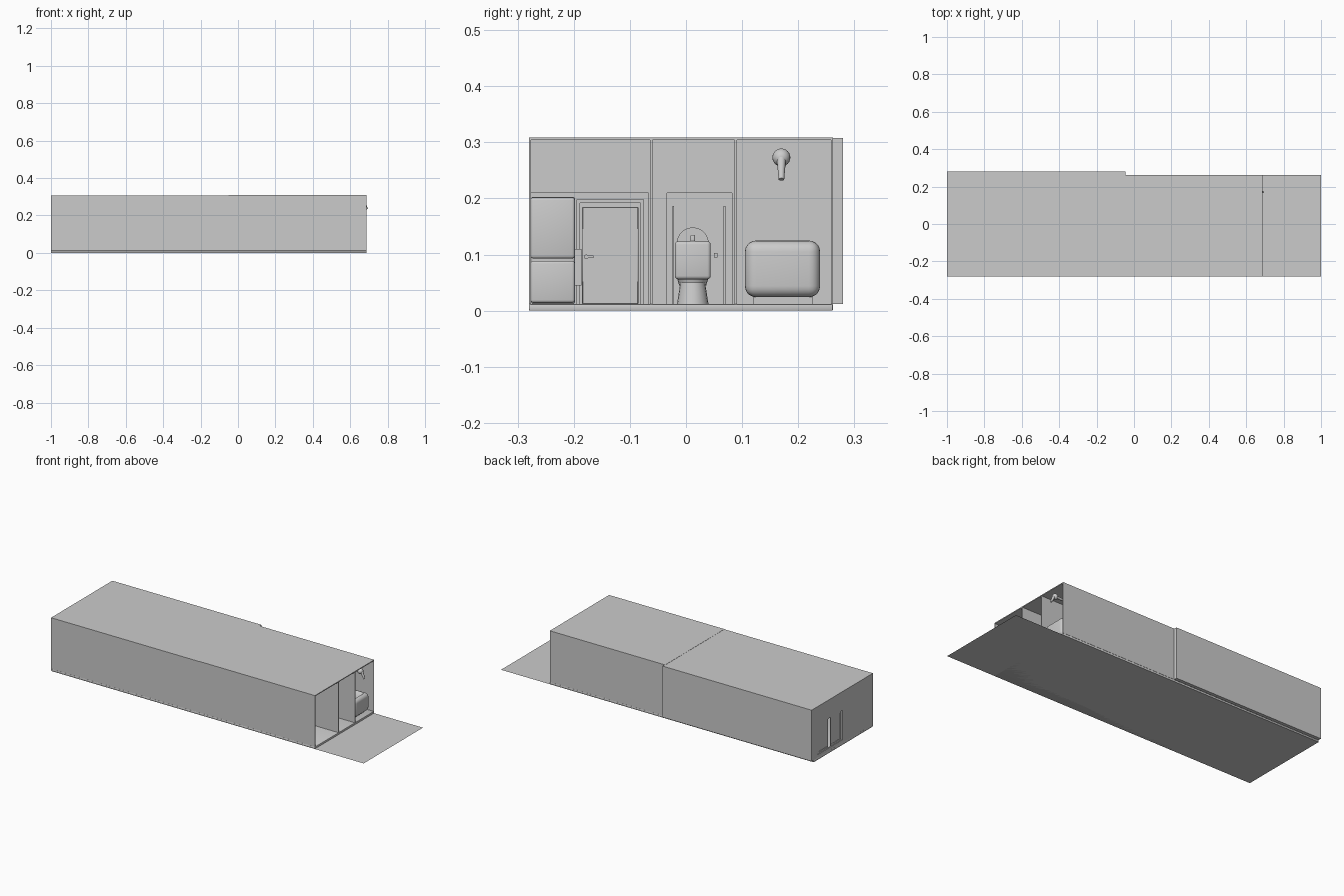
import bpy, math
from mathutils import Vector

if "Cube" in bpy.data.objects:
    bpy.data.objects.remove(bpy.data.objects["Cube"])

grey = bpy.data.materials.new("plain_grey")
grey.diffuse_color = (0.6, 0.6, 0.6, 1)
grey.use_nodes = True
grey.node_tree.nodes["Principled BSDF"].inputs["Base Color"].default_value = grey.diffuse_color


def finish(ob, name, smooth=False):
    ob.name = name
    ob.data.materials.append(grey)
    if smooth:
        bpy.ops.object.select_all(action='DESELECT')
        ob.select_set(True)
        bpy.context.view_layer.objects.active = ob
        bpy.ops.object.shade_smooth_by_angle(angle=math.radians(40))
    return ob


def box(name, x, y, z, bevel=0, segs=3):
    bpy.ops.mesh.primitive_cube_add(size=1)
    ob = bpy.context.object
    lo, hi = zip(x, y, z)
    for v in ob.data.vertices:
        v.co = [(a + b) / 2 + c * (b - a) for a, b, c in zip(lo, hi, v.co)]
    if bevel:
        m = ob.modifiers.new("bevel", 'BEVEL')
        m.width, m.segments = bevel, segs
        bpy.ops.object.modifier_apply(modifier="bevel")
    return finish(ob, name, bool(bevel))


def rod(name, a, b, r1, r2=None, sides=20):
    a, b = Vector(a), Vector(b)
    d = b - a
    bpy.ops.mesh.primitive_cone_add(vertices=sides, radius1=r1, radius2=r1 if r2 is None else r2,
                                    depth=d.length, location=(a + b) / 2,
                                    rotation=d.to_track_quat('Z', 'Y').to_euler())
    return finish(bpy.context.object, name, True)


def wall_with_opening(name, x, y, z, oy, oz):
    """Cross wall in the yz plane made of the strips around an opening."""
    if oy[0] > y[0]:
        box(name + "_left", x, (y[0], oy[0]), z)
    if oy[1] < y[1]:
        box(name + "_right", x, (oy[1], y[1]), z)
    box(name + "_lintel", x, oy, (oz[1], z[1]))
    if oz[0] > z[0]:
        box(name + "_sill", x, oy, (z[0], oz[0]))


F, S, T = 0.012, -0.05, 0.004       # floor top, section seam, wall thickness
X0, X1, Y0, Y1, Y2, H = -1, 0.688, -0.28, 0.262, 0.28, 0.308

# ground sheet and floor slab
bpy.ops.mesh.primitive_plane_add(size=1)
sheet = bpy.context.object
for v in sheet.data.vertices:
    v.co = (v.co.x * 2, (Y0 + Y1) / 2 + v.co.y * (Y1 - Y0), 0)
finish(sheet, "ground_sheet")
box("floor_slab", (X0, X1), (Y0, Y1), (0, F), 0.002, 2)

# outer shell: front wall, stepped back walls, roofs
box("front_wall", (X0, X1), (Y0, Y0 + T), (F, H))
box("back_wall_wide", (X0, S), (Y2 - T, Y2), (F, H))
box("wide_floor_edge", (X0, S), (Y1 - 0.001, Y2), (F, F + 0.002))
box("back_wall_narrow", (S, X1), (Y1 - T, Y1), (F, H))
box("roof_wide", (X0, S), (Y0, Y2), (H - T, H))
box("roof_narrow", (S, X1), (Y0, Y1), (H - T, H + 0.001))

# end wall with sliding window
WY, WZ = (0.0, 0.225), (0.03, 0.2)
wall_with_opening("end_wall", (X0, X0 + 0.008), (Y0, Y2), (F, H), WY, WZ)
for i, (a, b) in enumerate(((0.004, 0.1), (0.125, 0.221))):
    x = (X0 + 0.004, X0 + 0.010)
    for n, ys, zs in (("low", (a, b), (0.03, 0.04)), ("high", (a, b), (0.19, 0.2)),
                      ("near", (a, a + 0.008), (0.04, 0.19)), ("far", (b - 0.008, b), (0.04, 0.19))):
        box(f"window_{i}_rail_{n}", x, ys, zs)
    box(f"window_{i}_pane", (X0 + 0.006, X0 + 0.008), (a, b), (0.035, 0.195))

# seam wall with inner door
wall_with_opening("seam_wall", (S, S + T), (Y0, Y2), (F, H), (-0.195, -0.075), (F, 0.198))
box("inner_door", (S, S + 0.006), (-0.185, -0.085), (F, 0.185), 0.001, 1)
for y in ((-0.195, -0.189), (-0.081, -0.075)):
    box("door_jamb", (S, S + 0.008), y, (F, 0.198))
box("door_head", (S, S + 0.008), (-0.189, -0.081), (0.192, 0.198))
rod("door_handle", (S + 0.005, -0.178, 0.096), (S + 0.02, -0.178, 0.096), 0.004)
box("door_lever", (S + 0.018, S + 0.022), (-0.182, -0.165), (0.094, 0.098))

# partitions between the three rooms
box("partition_kitchen", (S, X1), (-0.064, -0.06), (F, H))
box("partition_bath", (S, X1), (0.086, 0.091), (F, H))

# cross walls with doorways
wall_with_opening("kitchen_cross_wall", (0.3, 0.306), (Y0, -0.064), (F, H), (Y0 + T, -0.067), (F, 0.21))
wall_with_opening("toilet_cross_wall", (0.3, 0.306), (-0.06, 0.086), (F, H), (-0.034, 0.082), (F, 0.21))
for y in (-0.024, 0.067):
    box("toilet_door_rail", (0.298, 0.302), (y, y + 0.003), (F, 0.187))
box("bath_cross_wall", (0.4, 0.406), (0.091, Y1 - T), (F, H))

# refrigerator
box("fridge_body", (0.05, 0.12), (-0.276, -0.198), (F, 0.203), 0.004)
for n, z in (("lower", (0.014, 0.089)), ("upper", (0.093, 0.202))):
    box(f"fridge_{n}_door", (0.12, 0.135), (-0.277, -0.198), z, 0.005)
box("counter_side", (0.03, 0.06), (-0.198, -0.186), (0.045, 0.11))

# toilet: pedestal, bowl, tank and raised lid
rod("toilet_pedestal", (0.06, 0.012, F), (0.06, 0.012, 0.05), 0.028, 0.022)
rod("toilet_bowl", (0.05, 0.012, 0.045), (0.05, 0.012, 0.07), 0.024, 0.032)
box("toilet_tank", (0.08, 0.11), (-0.02, 0.044), (0.056, 0.124), 0.006)
lid = rod("toilet_lid", (0.07, 0.012, 0.12), (0.075, 0.012, 0.12), 0.022)
lid.scale.x = lid.scale.y = 1.3
box("flush_button", (0.09, 0.1), (0.008, 0.016), (0.12, 0.135), 0.002)
box("paper_holder", (0.1, 0.12), (0.05, 0.056), (0.095, 0.103))

# bathtub: rounded block with hollow top
tub = box("bathtub", (0.43, 0.676), (0.105, 0.239), (0.024, 0.125), 0.02, 5)
hole = box("tub_cutter", (0.445, 0.655), (0.125, 0.219), (0.05, 0.2), 0.015, 3)
hole.hide_render = True
m = tub.modifiers.new("hollow", 'BOOLEAN')
m.object, m.operation = hole, 'DIFFERENCE'
bpy.context.view_layer.objects.active = tub
bpy.ops.object.modifier_apply(modifier="hollow")
bpy.data.objects.remove(hole, do_unlink=True)
box("tub_foot", (0.45, 0.65), (0.12, 0.225), (F, 0.03))

# shower: arm, rounded joint, down spout
rod("shower_arm", (0.406, 0.17, 0.273), (0.665, 0.17, 0.273), 0.007)
bpy.ops.mesh.primitive_uv_sphere_add(segments=20, ring_count=12, radius=0.016, location=(0.664, 0.17, 0.273))
finish(bpy.context.object, "shower_joint", True)
rod("shower_spout", (0.668, 0.17, 0.28), (0.69, 0.17, 0.234), 0.009, 0.005)
